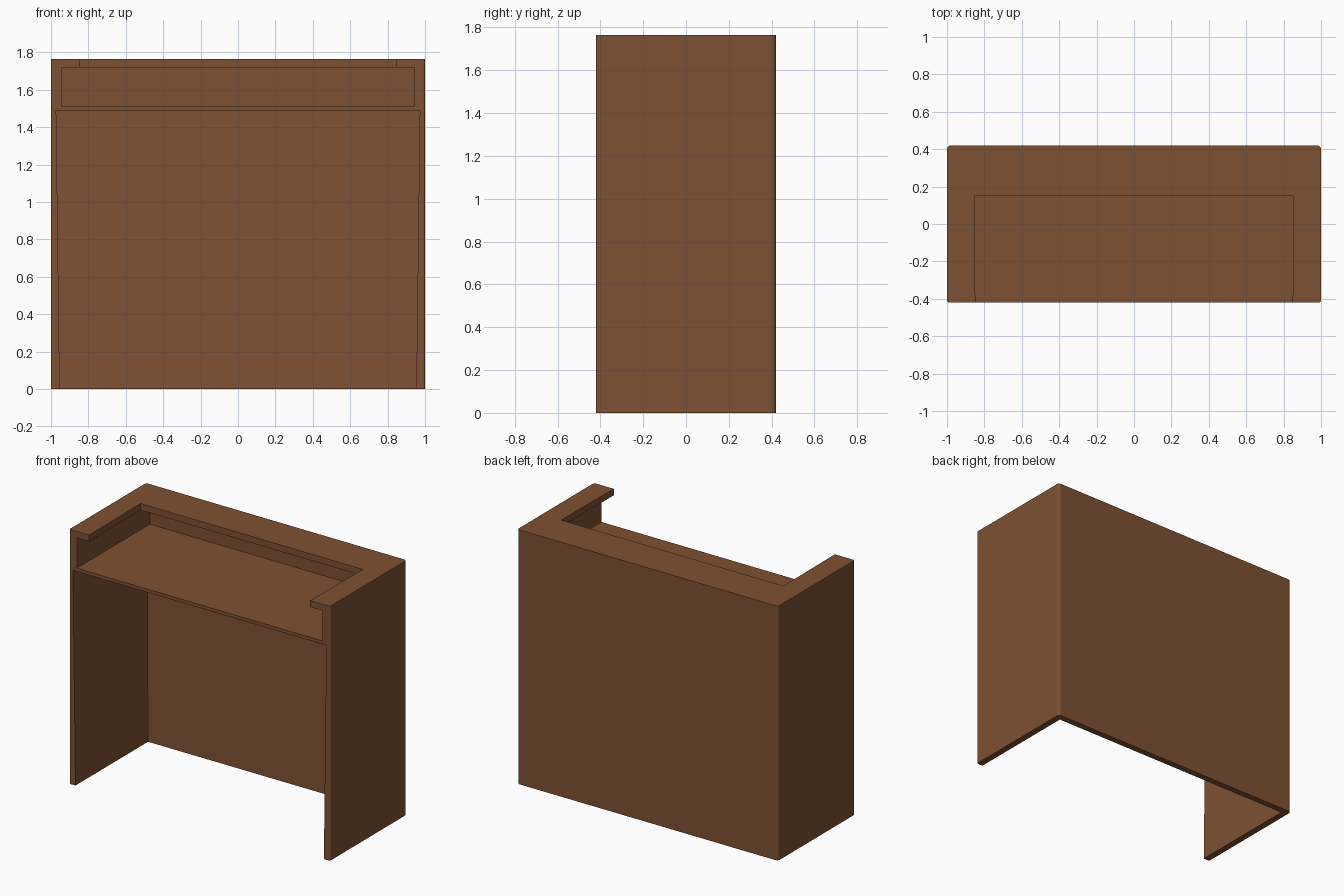
import bpy, bmesh

if "Cube" in bpy.data.objects:
    bpy.data.objects.remove(bpy.data.objects["Cube"])

W, D, H = 1.0, 0.42, 1.765

wood = bpy.data.materials.new("brown wood")
wood.diffuse_color = (0.212, 0.082, 0.033, 1)
wood.use_nodes = True
wood.node_tree.nodes["Principled BSDF"].inputs["Base Color"].default_value = wood.diffuse_color


def prism(name, bottom, top, z0, z1):
    """Four-sided block between two outlines given as (half width, front y, back y)
    or (half width at front, front y, back y, half width at back)."""
    bm = bmesh.new()
    rings = []
    for o, z in ((bottom, z0), (top, z1)):
        wf, yf, yb = o[:3]
        wb = o[3] if len(o) > 3 else wf
        rings.append([bm.verts.new((x, y, z)) for x, y in
                      ((-wf, yf), (wf, yf), (wb, yb), (-wb, yb))])
    lo, hi = rings
    bm.faces.new(lo[::-1])
    bm.faces.new(hi)
    for i in range(4):
        j = (i + 1) % 4
        bm.faces.new((lo[i], lo[j], hi[j], hi[i]))
    me = bpy.data.meshes.new(name)
    bm.to_mesh(me)
    bm.free()
    ob = bpy.data.objects.new(name, me)
    bpy.context.collection.objects.link(ob)
    me.materials.append(wood)
    return ob


# Outer counter block with rounded upright corners (softer at the back)
body = prism("counter_body", (W, -D, D), (W, -D, D), 0, H)
bm = bmesh.new()
bm.from_mesh(body.data)
for sign, radius in ((1, 0.02), (-1, 0.01)):
    edges = [e for e in bm.edges
             if abs(e.verts[0].co.z - e.verts[1].co.z) > 1
             and all(v.co.y * sign > D - 0.001 for v in e.verts)]
    bmesh.ops.bevel(bm, geom=edges, offset=radius, segments=3,
                    profile=0.5, affect='EDGES')
bm.to_mesh(body.data)
bm.free()

# Hollows: tapered knee space, storage slot under the ledge, opening in the top
cutters = [
    prism("knee_space_cutter", (0.953, -0.6, 0.375), (0.972, -0.6, 0.39), -0.02, 1.487),
    prism("slot_cutter", (0.943, -0.6, 0.38), (0.943, -0.6, 0.38), 1.51, 1.72),
    prism("top_opening_cutter", (0.847, -0.6, 0.15, 0.853),
          (0.847, -0.6, 0.15, 0.853), 1.65, 1.9),
]
for c in cutters:
    c.hide_render = True
    m = body.modifiers.new(c.name, 'BOOLEAN')
    m.operation = 'DIFFERENCE'
    m.solver = 'EXACT'
    m.object = c

# Bake the cuts and drop the cutters
dg = bpy.context.evaluated_depsgraph_get()
body.data = bpy.data.meshes.new_from_object(body.evaluated_get(dg))
body.modifiers.clear()
for c in cutters:
    bpy.data.objects.remove(c)
body.data.materials.clear()
body.data.materials.append(wood)
for p in body.data.polygons:
    p.material_index = 0
